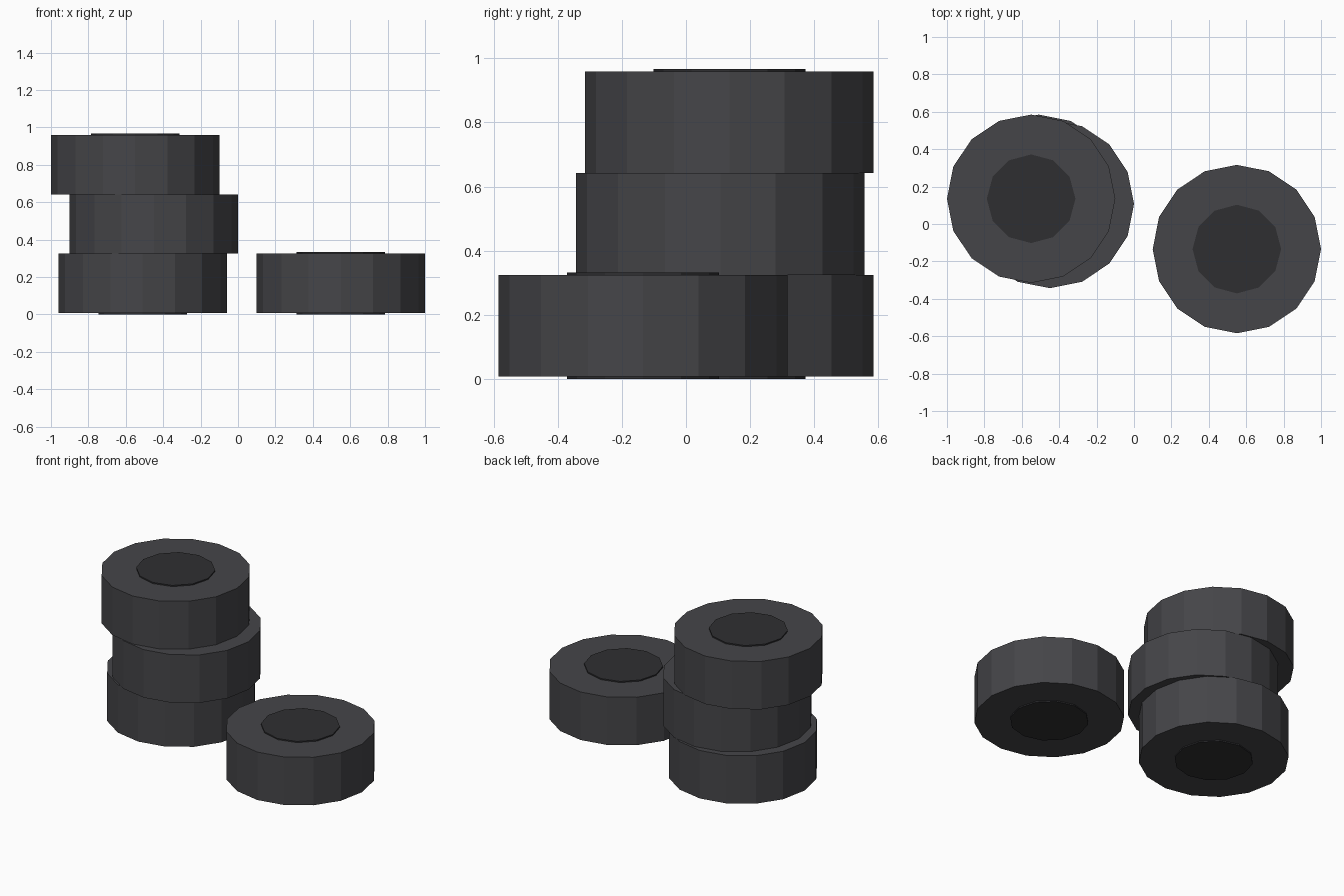
import bpy
import bmesh
from mathutils import Matrix

if "Cube" in bpy.data.objects:
    bpy.data.objects.remove(bpy.data.objects["Cube"])


def material(name, color):
    mat = bpy.data.materials.new(name)
    mat.diffuse_color = color
    mat.use_nodes = True
    mat.node_tree.nodes["Principled BSDF"].inputs["Base Color"].default_value = mat.diffuse_color
    return mat


rubber = material("rubber", (0.06, 0.06, 0.066, 1))
dark = material("dark_core", (0.028, 0.028, 0.031, 1))


def disc(name, sides, radius, height, center, mat):
    bm = bmesh.new()
    bmesh.ops.create_cone(bm, cap_ends=True, segments=sides, radius1=radius,
                          radius2=radius, depth=height,
                          matrix=Matrix.Translation((0, 0, 0)))
    mesh = bpy.data.meshes.new(name)
    bm.to_mesh(mesh)
    bm.free()
    mesh.materials.append(mat)
    ob = bpy.data.objects.new(name, mesh)
    ob.location = center
    bpy.context.collection.objects.link(ob)
    return ob


R, H, CORE_R, CORE_H = 0.45, 0.317, 0.237, 0.333

# Three stacked tyres (slightly shifted) and one lying beside them
tyres = {
    "bottom": (-0.51, 0.135, 0),
    "middle": (-0.45, 0.107, 1),
    "top": (-0.55, 0.135, 2),
    "side": (0.55, -0.134, 0),
}
for label, (x, y, level) in tyres.items():
    center = (x, y, CORE_H / 2 + level * H)
    disc(label + "_tyre", 16, R, H, center, rubber)
    # Dark core standing slightly proud of both faces
    disc(label + "_tyre_core", 12, CORE_R, CORE_H, center, dark)
